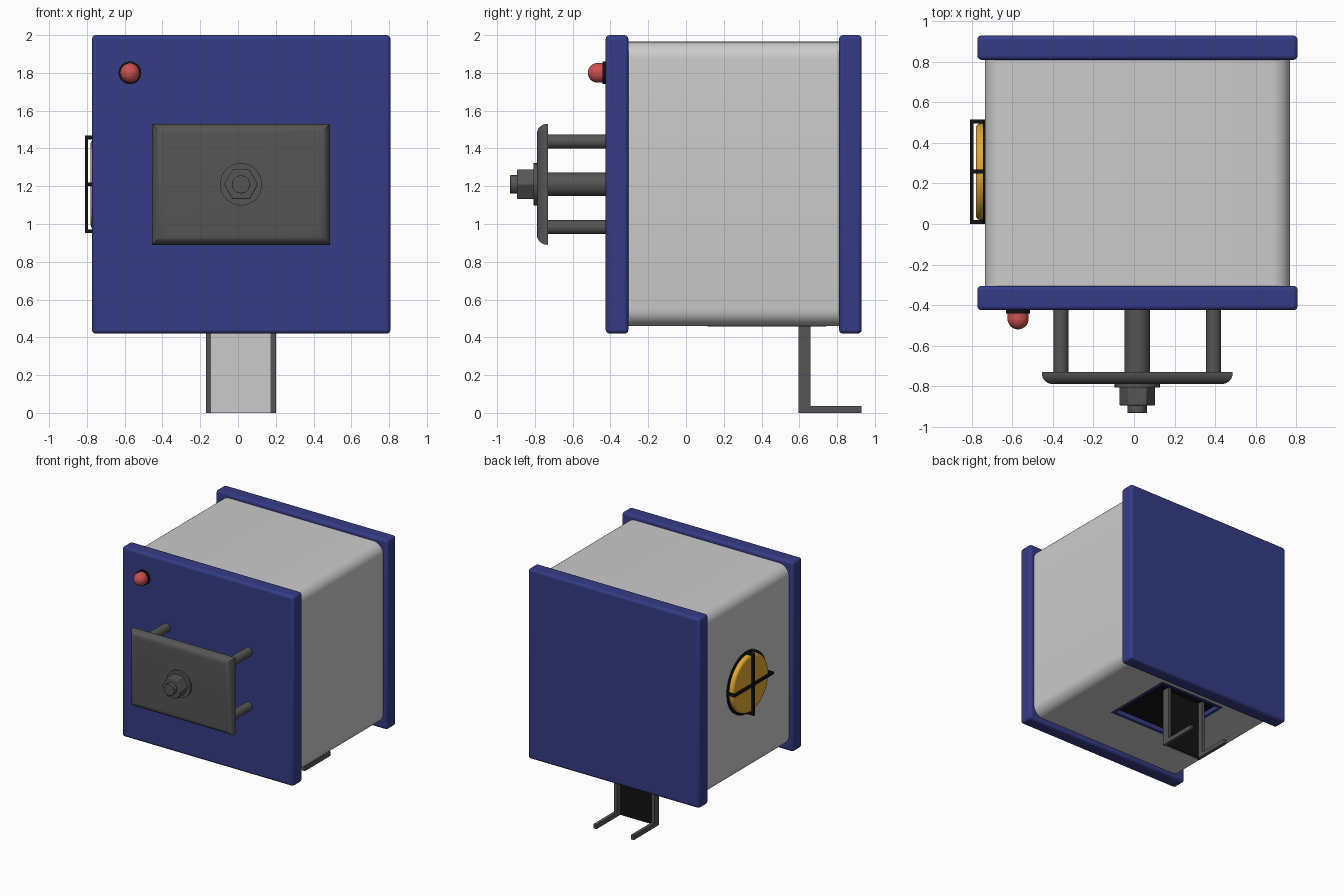
import bpy, bmesh
from math import pi, sin, cos, radians
from mathutils import Matrix, Vector

if "Cube" in bpy.data.objects:
    bpy.data.objects.remove(bpy.data.objects["Cube"])


def mat(name, rgb):
    m = bpy.data.materials.new(name)
    m.diffuse_color = (*rgb, 1)
    m.use_nodes = True
    m.node_tree.nodes["Principled BSDF"].inputs["Base Color"].default_value = m.diffuse_color
    return m


BLUE = mat("blue_paint", (0.035, 0.045, 0.24))
DARK = mat("dark_steel", (0.09, 0.09, 0.09))
BLACK = mat("black", (0.006, 0.006, 0.006))
YELLOW = mat("yellow", (0.75, 0.4, 0.03))
RED = mat("red", (0.6, 0.08, 0.08))


def finish(name, bm, material=None, bevel=0, segs=3):
    bmesh.ops.recalc_face_normals(bm, faces=bm.faces[:])
    me = bpy.data.meshes.new(name)
    bm.to_mesh(me)
    bm.free()
    ob = bpy.data.objects.new(name, me)
    bpy.context.collection.objects.link(ob)
    if material:
        me.materials.append(material)
    if bevel:
        b = ob.modifiers.new("bevel", 'BEVEL')
        b.width, b.segments, b.limit_method = bevel, segs, 'ANGLE'
    bpy.ops.object.select_all(action='DESELECT')
    bpy.context.view_layer.objects.active = ob
    ob.select_set(True)
    bpy.ops.object.shade_smooth_by_angle(angle=radians(35))
    return ob


def add_box(bm, x, y, z):
    lo, hi = Vector((x[0], y[0], z[0])), Vector((x[1], y[1], z[1]))
    bmesh.ops.create_cube(bm, size=1, matrix=Matrix.Translation((lo + hi) / 2) @ Matrix.Diagonal((*(hi - lo), 1)))


def boxes(name, specs, material=None, bevel=0):
    bm = bmesh.new()
    for s in specs:
        add_box(bm, *s)
    return finish(name, bm, material, bevel)


def cyl(name, x, z, r, y0, y1, material, n=32, bevel=0, turn=0):
    """Cylinder along the y axis."""
    bm = bmesh.new()
    m = Matrix.Translation((x, (y0 + y1) / 2, z)) @ Matrix.Rotation(pi / 2, 4, 'X') @ Matrix.Rotation(turn, 4, 'Z')
    bmesh.ops.create_cone(bm, cap_ends=True, segments=n, radius1=r, radius2=r, depth=y1 - y0, matrix=m)
    return finish(name, bm, material, bevel)


# Body: box with the four long edges rounded
bm = bmesh.new()
add_box(bm, (-0.735, 0.77), (-0.32, 0.83), (0.46, 1.965))
long_edges = [e for e in bm.edges if abs(e.verts[0].co.y - e.verts[1].co.y) > 0.1]
bmesh.ops.bevel(bm, geom=long_edges, offset=0.09, segments=8, profile=0.5, affect='EDGES')
body = finish("body", bm)

# Recess in the underside
cutter = boxes("recess_cutter", [((-0.29, 0.33), (0.115, 0.74), (0.4, 0.52))])
cutter.hide_render = True
mod = body.modifiers.new("recess", 'BOOLEAN')
mod.object, mod.operation, mod.solver = cutter, 'DIFFERENCE', 'EXACT'
bpy.context.view_layer.objects.active = body
bpy.ops.object.modifier_apply(modifier=mod.name)
bpy.data.objects.remove(cutter)
boxes("recess_floor", [((-0.29, 0.33), (0.115, 0.74), (0.495, 0.52))], BLACK)
boxes("recess_rim", [((-0.29, 0.33), (0.115, 0.14), (0.457, 0.52)),
                     ((-0.29, 0.33), (0.715, 0.74), (0.457, 0.52)),
                     ((-0.29, -0.265), (0.14, 0.715), (0.457, 0.52)),
                     ((0.305, 0.33), (0.14, 0.715), (0.457, 0.52))], BLUE)

# Front and back panels
for name, y in (("front_panel", (-0.425, -0.305)), ("back_panel", (0.81, 0.93))):
    boxes(name, [((-0.773, 0.807), y, (0.42, 2.0))], BLUE, 0.02)

# Front pressure plate: quarter-round border with mitred corners
bm = bmesh.new()
rings = []
for inset, y in [(0, -0.73)] + [(0.055 * (1 - cos(a)), -0.735 - 0.055 * sin(a)) for a in [i * pi / 16 for i in range(9)]]:
    x0, x1, z0, z1 = -0.455 + inset, 0.487 - inset, 0.89 + inset, 1.53 - inset
    rings.append([bm.verts.new((x, y, z)) for x, z in ((x0, z0), (x1, z0), (x1, z1), (x0, z1))])
for a, b in zip(rings, rings[1:]):
    for i in range(4):
        j = (i + 1) % 4
        bm.faces.new((a[i], a[j], b[j], b[i]))
bm.faces.new(rings[0])
bm.faces.new(rings[-1])
finish("pressure_plate", bm, DARK)

# Corner rods, centre bolt, washer and nut
CX, CZ = 0.016, 1.21
for i, sx in enumerate((-1, 1)):
    for j, sz in enumerate((-1, 1)):
        cyl(f"guide_rod_{i}{j}", CX + sx * 0.377, CZ + sz * 0.227, 0.037, -0.735, -0.42, DARK)
cyl("centre_shaft", CX, CZ, 0.063, -0.735, -0.42, DARK)
cyl("washer", CX, CZ, 0.112, -0.807, -0.785, DARK)
cyl("nut", CX, CZ, 0.09, -0.895, -0.80, DARK, 6, 0.006, pi / 6)
cyl("bolt_end", CX, CZ, 0.049, -0.932, -0.89, DARK, 12, 0.004)

# Indicator lamp
cyl("lamp_base", -0.572, 1.8, 0.06, -0.442, -0.42, BLACK)
bm = bmesh.new()
bmesh.ops.create_uvsphere(bm, u_segments=32, v_segments=16, radius=0.052, matrix=Matrix.Translation((-0.572, -0.468, 1.8)))
finish("lamp_dome", bm, RED)
cyl("lamp_neck", -0.572, 1.8, 0.052, -0.468, -0.43, RED)

# Round yellow cover on the left side
VY, VZ = 0.258, 1.21
bm = bmesh.new()
bmesh.ops.create_cone(bm, cap_ends=True, segments=48, radius1=0.238, radius2=0.238, depth=0.055,
                      matrix=Matrix.Translation((-0.7525, VY, VZ)) @ Matrix.Rotation(pi / 2, 4, 'Y'))
finish("side_cover", bm, YELLOW, 0.022, 4)

# Flat black ring around the cover
bm = bmesh.new()
N, profile = 48, ((0.23, -0.73), (0.258, -0.73), (0.258, -0.744), (0.23, -0.744))
loops = [[bm.verts.new((x, VY + r * cos(2 * pi * i / N), VZ + r * sin(2 * pi * i / N))) for r, x in profile] for i in range(N)]
for i in range(N):
    a, b = loops[i], loops[(i + 1) % N]
    for k in range(4):
        bm.faces.new((a[k], a[(k + 1) % 4], b[(k + 1) % 4], b[k]))
finish("cover_ring", bm, BLACK)

# Crossed guard bars bent back to the wall
R, W = 0.258, 0.01
X_OUT, X_LEG = (-0.81, -0.793), (-0.793, -0.73)
boxes("guard_bar_level", [(X_OUT, (VY - R, VY + R), (VZ - W, VZ + W))] +
      [(X_LEG, (VY + s * (R - W) - W, VY + s * (R - W) + W), (VZ - W, VZ + W)) for s in (-1, 1)], BLACK)
boxes("guard_bar_upright", [(X_OUT, (VY - W, VY + W), (VZ - R, VZ + R))] +
      [(X_LEG, (VY - W, VY + W), (VZ + s * (R - W) - W, VZ + s * (R - W) + W)) for s in (-1, 1)], BLACK)

# Stand: plate between two L-shaped legs
for name, x in (("left", (-0.17, -0.143)), ("right", (0.173, 0.2))):
    boxes(name + "_leg", [(x, (0.595, 0.66), (0, 0.51)), (x, (0.66, 0.93), (0, 0.037))], DARK)
boxes("stand_plate_front", [((-0.143, 0.173), (0.597, 0.607), (0, 0.51))])
boxes("stand_plate_back", [((-0.143, 0.173), (0.607, 0.617), (0, 0.51))], BLACK)
